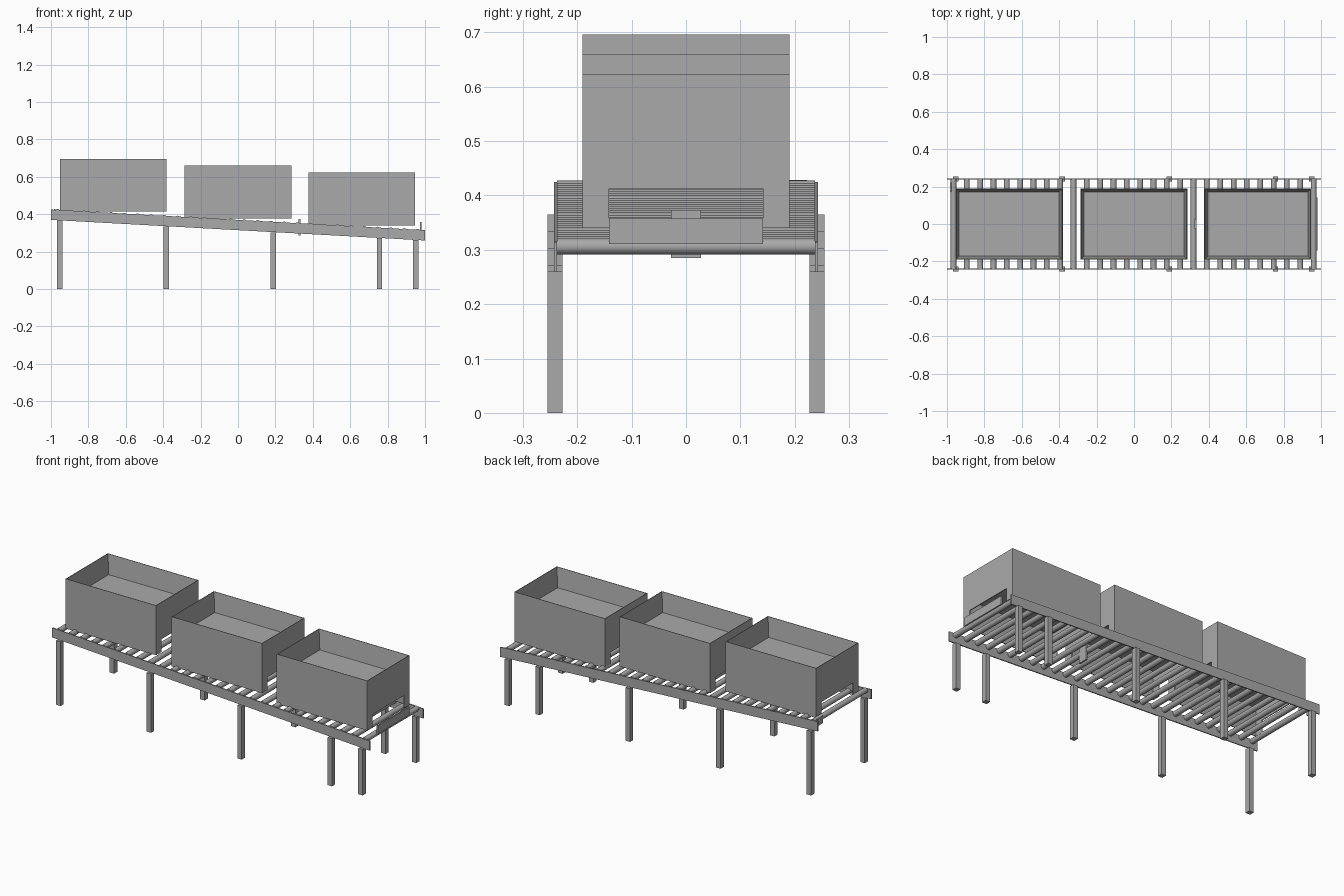
import bpy, bmesh, math

old = bpy.data.objects.get("Cube")
if old:
    bpy.data.objects.remove(old, do_unlink=True)

grey = bpy.data.materials.new("plain grey")
grey.use_nodes = True
grey.diffuse_color = (0.4, 0.4, 0.4, 1)
grey.node_tree.nodes["Principled BSDF"].inputs["Base Color"].default_value = (0.4, 0.4, 0.4, 1)

SLOPE = -0.055


def rail_mid(x):
    return 0.342 + SLOPE * x


def finish(name, bm):
    bmesh.ops.recalc_face_normals(bm, faces=bm.faces)
    mesh = bpy.data.meshes.new(name)
    bm.to_mesh(mesh)
    bm.free()
    mesh.materials.append(grey)
    obj = bpy.data.objects.new(name, mesh)
    bpy.context.collection.objects.link(obj)
    return obj


def block(name, low, high, shear=0):
    bm = bmesh.new()
    bmesh.ops.create_cube(bm, size=1)
    for v in bm.verts:
        v.co = [(a + b) / 2 + c * (b - a) for a, b, c in zip(low, high, v.co)]
        v.co.z += shear * v.co.x
    return finish(name, bm)


# Sloping side rails and the legs that carry them
for side, word in ((-1, "front"), (1, "back")):
    y = 0.24 * side
    block(word + "_rail", (-1, y - 0.003, 0.3145), (1, y + 0.003, 0.3695), SLOPE)
    y = 0.241 * side
    for i, x in enumerate((-0.953, -0.383, 0.188, 0.757, 0.95)):
        block(f"{word}_leg_{i + 1}", (x - 0.014, y - 0.014, 0),
              (x + 0.014, y + 0.014, rail_mid(x) - 0.029))

# Rollers across the frame
for i in range(28):
    x = -0.965 + i * 0.0713
    bpy.ops.mesh.primitive_cylinder_add(vertices=24, radius=0.015, depth=0.474,
                                        location=(x, 0, rail_mid(x) + 0.017),
                                        rotation=(math.pi / 2, 0, 0))
    roller = bpy.context.object
    roller.name = f"roller_{i + 1}"
    roller.data.materials.append(grey)
    bpy.ops.object.shade_smooth_by_angle(angle=math.radians(40))


# Open bins: nested rectangles form the walls, floor and hollow underside
def bin_box(name, cx, z):
    loops = ((0.007, 0.16), (0.004, 0), (0, 0), (0, 0.283), (0.003, 0.283), (0.018, 0.173))
    bm = bmesh.new()
    rings = []
    for inset, h in loops:
        a, b = 0.285 - inset, 0.19 - inset
        rings.append([bm.verts.new((cx + sx * a, sy * b, z + h))
                      for sx, sy in ((-1, -1), (1, -1), (1, 1), (-1, 1))])
    for lower, upper in zip(rings, rings[1:]):
        for i in range(4):
            j = (i + 1) % 4
            bm.faces.new((lower[i], lower[j], upper[j], upper[i]))
    bm.faces.new(rings[0])
    bm.faces.new(rings[-1])
    return finish(name, bm)


for i, (x, z) in enumerate(((-0.668, 0.413), (0, 0.376), (0.662, 0.34))):
    box = bin_box(f"bin_{i + 1}", x, z)
    # Wide notch low in both end walls
    cutter = block(f"bin_notch_cutter_{i + 1}", (x - 0.4, -0.142, z - 0.05),
                   (x + 0.4, 0.142, z + 0.073))
    cutter.hide_render = True
    cutter.hide_viewport = True
    cut = box.modifiers.new("notch", 'BOOLEAN')
    cut.operation = 'DIFFERENCE'
    cut.solver = 'EXACT'
    cut.object = cutter

# Stops and the small plate at the high end
block("end_stop", (0.973, -0.142, 0.311), (0.981, 0.142, 0.358))
block("middle_stop", (0.324, -0.028, 0.285), (0.334, 0.028, 0.373))
block("high_end_plate", (-0.983, 0.17, 0.385), (-0.977, 0.223, 0.428))
